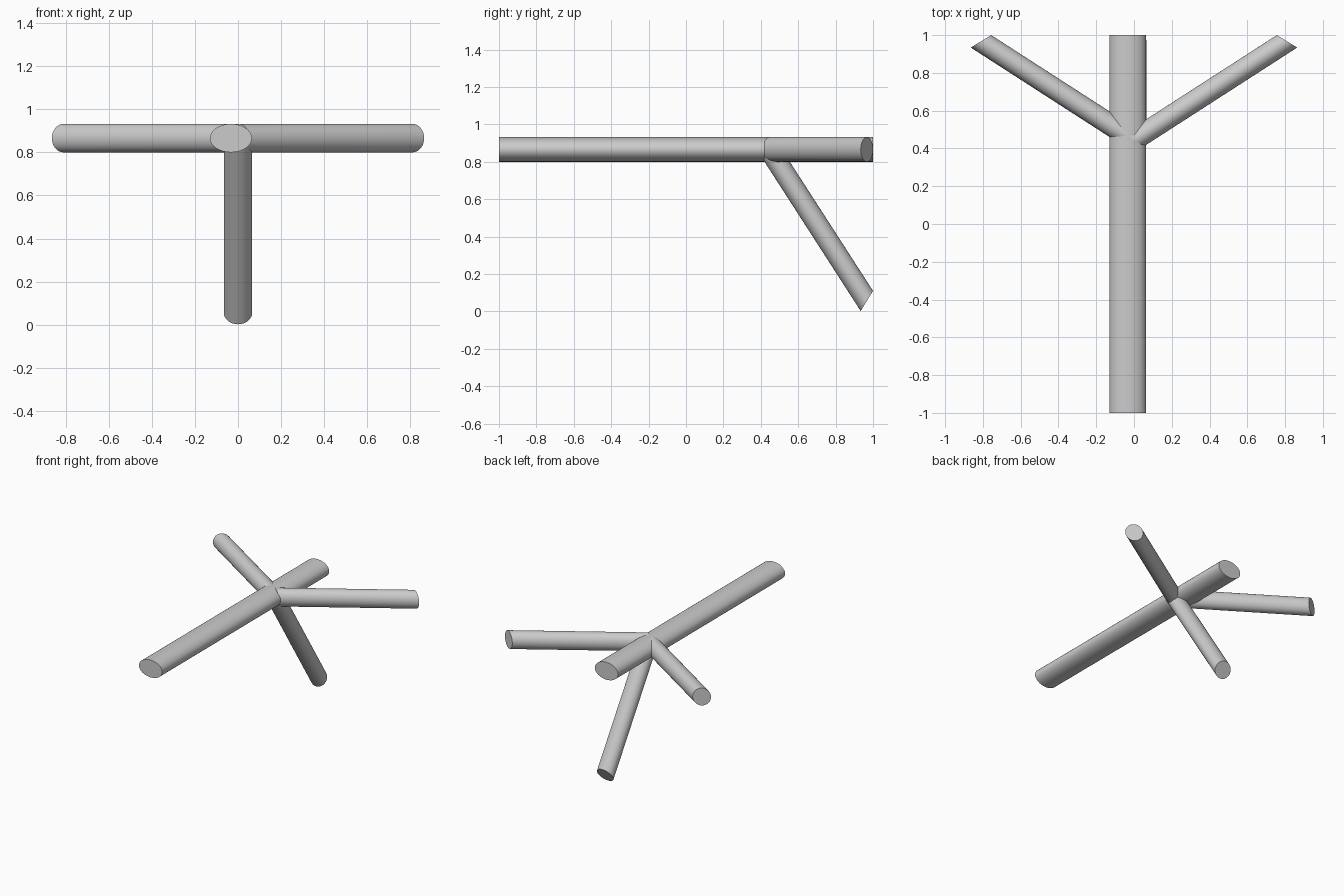
import bpy, bmesh, math
from mathutils import Vector, Matrix

if "Cube" in bpy.data.objects:
    bpy.data.objects.remove(bpy.data.objects["Cube"])

HUB_Z = 0.866
SEGMENTS = 32


def sheared_tube(name, start, end, u, v):
    """Capped tube: the same ellipse (half axes u, v) at start and end."""
    bm = bmesh.new()
    rings = []
    for centre in (Vector(start), Vector(end)):
        ring = []
        for i in range(SEGMENTS):
            a = 2 * math.pi * i / SEGMENTS
            ring.append(bm.verts.new(centre + Vector(u) * math.cos(a) + Vector(v) * math.sin(a)))
        rings.append(ring)
    for i in range(SEGMENTS):
        j = (i + 1) % SEGMENTS
        bm.faces.new((rings[0][i], rings[0][j], rings[1][j], rings[1][i]))
    for ring in rings:
        bm.faces.new(ring)
    bmesh.ops.recalc_face_normals(bm, faces=bm.faces)
    mesh = bpy.data.meshes.new(name)
    bm.to_mesh(mesh)
    bm.free()
    obj = bpy.data.objects.new(name, mesh)
    bpy.context.collection.objects.link(obj)
    bpy.ops.object.select_all(action='DESELECT')
    obj.select_set(True)
    bpy.context.view_layer.objects.active = obj
    bpy.ops.object.shade_smooth_by_angle(angle=math.radians(30))
    return obj


# Long oval beam running front to back
sheared_tube("main_beam", (-0.033, -1, HUB_Z), (-0.033, 1, HUB_Z),
             (0.0975, 0, 0), (0, 0, 0.066))

# Three identical slanted arms turned about the hub: right, down, left
for name, angle in (("right_arm", 0), ("lower_leg", 90), ("left_arm", 180)):
    arm = sheared_tube(name, (0, 0.445, 0), (0.81, 0.967, 0),
                       (0.054, -0.033, 0), (0, 0, 0.066))
    arm.matrix_world = (Matrix.Translation((0, 0, HUB_Z))
                        @ Matrix.Rotation(math.radians(angle), 4, 'Y'))
